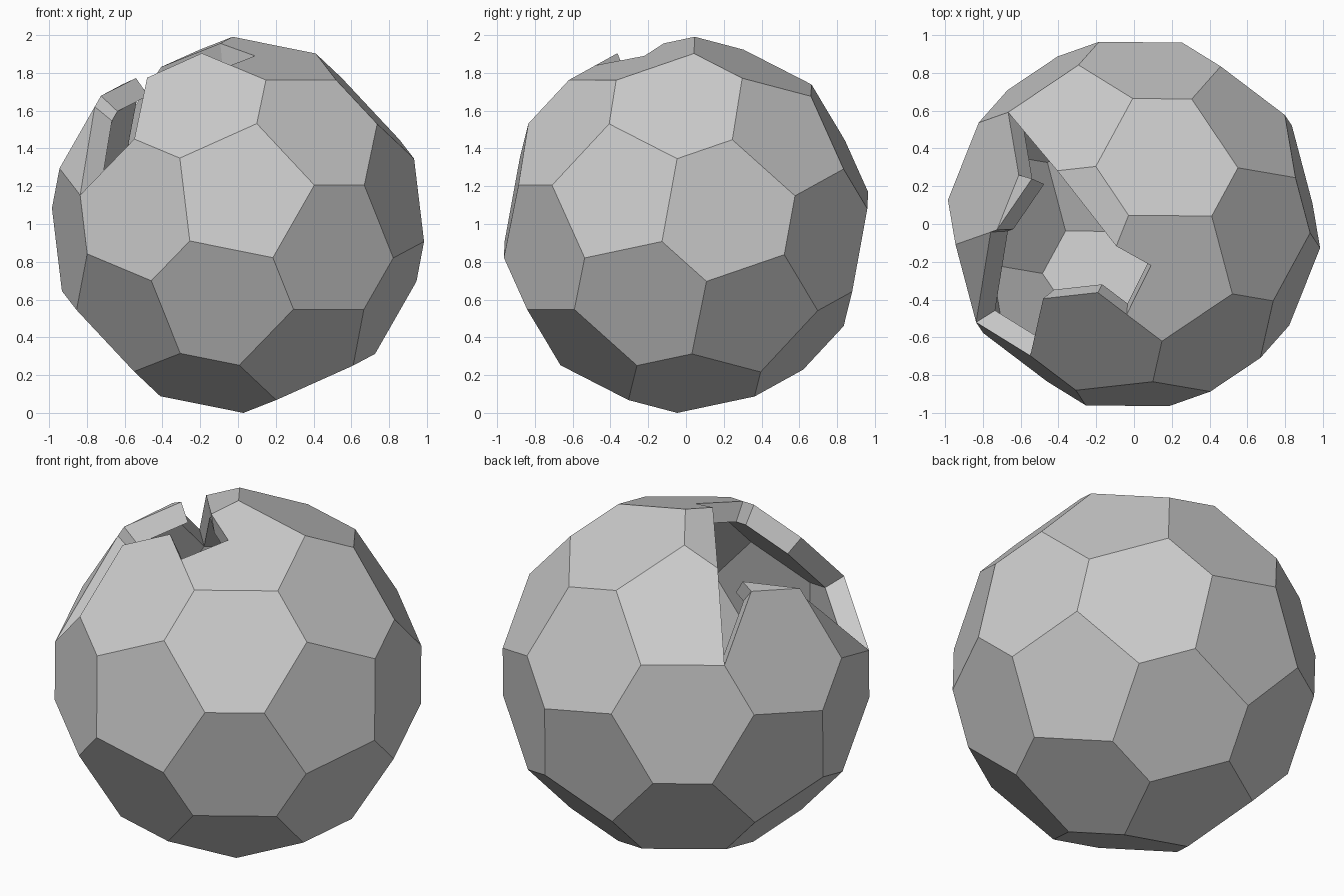
import bpy, bmesh, math
from itertools import combinations
from mathutils import Vector, Matrix

if "Cube" in bpy.data.objects:
    bpy.data.objects.remove(bpy.data.objects["Cube"])

R = 1.157              # radius of the icosahedron before its corners are cut
CUT = 0.369            # corner cut that leaves all faces equally far from the centre
INNER = 0.88           # inner skin scale (shell thickness)
PHI = (1 + 5 ** 0.5) / 2

# Icosahedron corner directions, turned to match the model
ico = [Vector(v) for s in (1, -1) for t in (PHI, -PHI)
       for v in ((0, s, t), (s, t, 0), (t, 0, s))]
src = [Vector(v).normalized() for v in ((PHI, 0, 1), (0, 1, PHI), (0, -1, PHI))]
dst = [Vector(v).normalized() for v in ((.028, -.984, .174), (.903, -.39, .174), (.19, -.27, .944))]
rot = Matrix(dst).transposed() @ Matrix(src).transposed().inverted()
rot = rot.to_quaternion().to_matrix()
dirs = [rot @ v.normalized() for v in ico]


def near(x, y, z):
    """Index of the corner closest to a direction."""
    return max(range(12), key=lambda i: dirs[i].dot(Vector((x, y, z))))


def V(i, j):
    """Vertex left by cutting corner i, on the edge towards corner j."""
    return dirs[i].lerp(dirs[j], CUT) * R


def around(points, axis):
    """Sort points counter-clockwise about an axis."""
    u = axis.orthogonal().normalized()
    w = axis.cross(u)
    c = sum(points, Vector()) / len(points)
    return sorted(points, key=lambda p: math.atan2((p - c).dot(w), (p - c).dot(u)))


def adjacent(i, j):
    return 0.2 < dirs[i].dot(dirs[j]) < 0.7


# Full set of pentagons and hexagons
faces = {}
for i in range(12):
    faces[(i,)] = around([V(i, j) for j in range(12) if adjacent(i, j)], dirs[i])
for t in combinations(range(12), 3):
    if all(adjacent(a, b) for a, b in combinations(t, 2)):
        pts = [V(a, b) for a in t for b in t if a != b]
        faces[t] = around(pts, sum((dirs[a] for a in t), Vector()).normalized())


def replace(key, old, new):
    """Swap one corner of a face for others, keeping the order."""
    out = []
    for p in faces[key]:
        out += new if (p - old).length < 1e-4 else [p]
    faces[key] = out


def insert(key, a, b, p):
    """Add a point on the edge a-b of a face."""
    f = faces[key]
    for k in range(len(f)):
        pair = (f[k], f[(k + 1) % len(f)])
        if all(min((q - r).length for r in pair) < 1e-4 for q in (a, b)):
            f.insert(k + 1, p)
            return


def on_plane(x, y, n):
    """Point at x, y on the face with normal n."""
    d = V(top, front).dot(dirs[top])
    return Vector((x, y, (d - n.x * x - n.y * y) / n.z))


# Broken opening at the upper left
front = near(.03, -.98, .17)
top = near(.19, -.27, .94)
gone = near(-.77, -.38, .52)
back = near(-.39, .58, .72)
left = near(-.90, .39, -.17)
low = near(-.65, -.58, -.51)
hexa = lambda *k: tuple(sorted(k))

rim_a = V(top, back).lerp(V(top, gone), .4)
notch = on_plane(.09, -.22, dirs[top])
rim_b = V(top, gone).lerp(V(top, front), .45)
rim_c = V(back, top).lerp(V(back, gone), .5)
rim_d = V(gone, back).lerp(V(gone, left), .15)
broken = hexa(top, gone, back)
stub = on_plane(-.54, .24, (dirs[top] + dirs[gone] + dirs[back]).normalized())

f = faces[(top,)]
k = min(range(5), key=lambda q: (f[q] - V(top, gone)).length)
chip = [rim_a, notch, rim_b]
if (f[k - 1] - V(top, back)).length > 1e-4:
    chip.reverse()
replace((top,), V(top, gone), chip)
replace((back,), V(back, gone), [rim_c])
faces[(gone,)] = [V(gone, left), V(gone, low), rim_d]
insert(hexa(top, gone, front), V(top, gone), V(top, front), rim_b)
insert(hexa(gone, back, left), V(gone, back), V(gone, left), rim_d)
faces[broken] = [V(top, back), V(back, top), rim_c, rim_a]
faces["stub"] = [V(back, gone), stub, V(gone, back)]

# Outer skin
bm = bmesh.new()
for pts in faces.values():
    bm.faces.new([bm.verts.new(p) for p in pts])
bmesh.ops.remove_doubles(bm, verts=bm.verts, dist=1e-4)

# Inner skin and the walls round the opening
outer = list(bm.faces)
rim = [e for e in bm.edges if e.is_boundary]
inner = {v: bm.verts.new(v.co * INNER) for v in list(bm.verts)}
for fc in outer:
    bm.faces.new([inner[v] for v in reversed(fc.verts)])
for e in rim:
    a, b = e.verts
    bm.faces.new((a, b, inner[b], inner[a]))
bmesh.ops.recalc_face_normals(bm, faces=bm.faces)

# Stand it on the ground
low_z = min(v.co.z for v in bm.verts)
bmesh.ops.translate(bm, verts=bm.verts, vec=(0, 0, -low_z))
mesh = bpy.data.meshes.new("broken_shell_ball")
bm.to_mesh(mesh)
bm.free()
obj = bpy.data.objects.new("broken_shell_ball", mesh)
bpy.context.collection.objects.link(obj)
